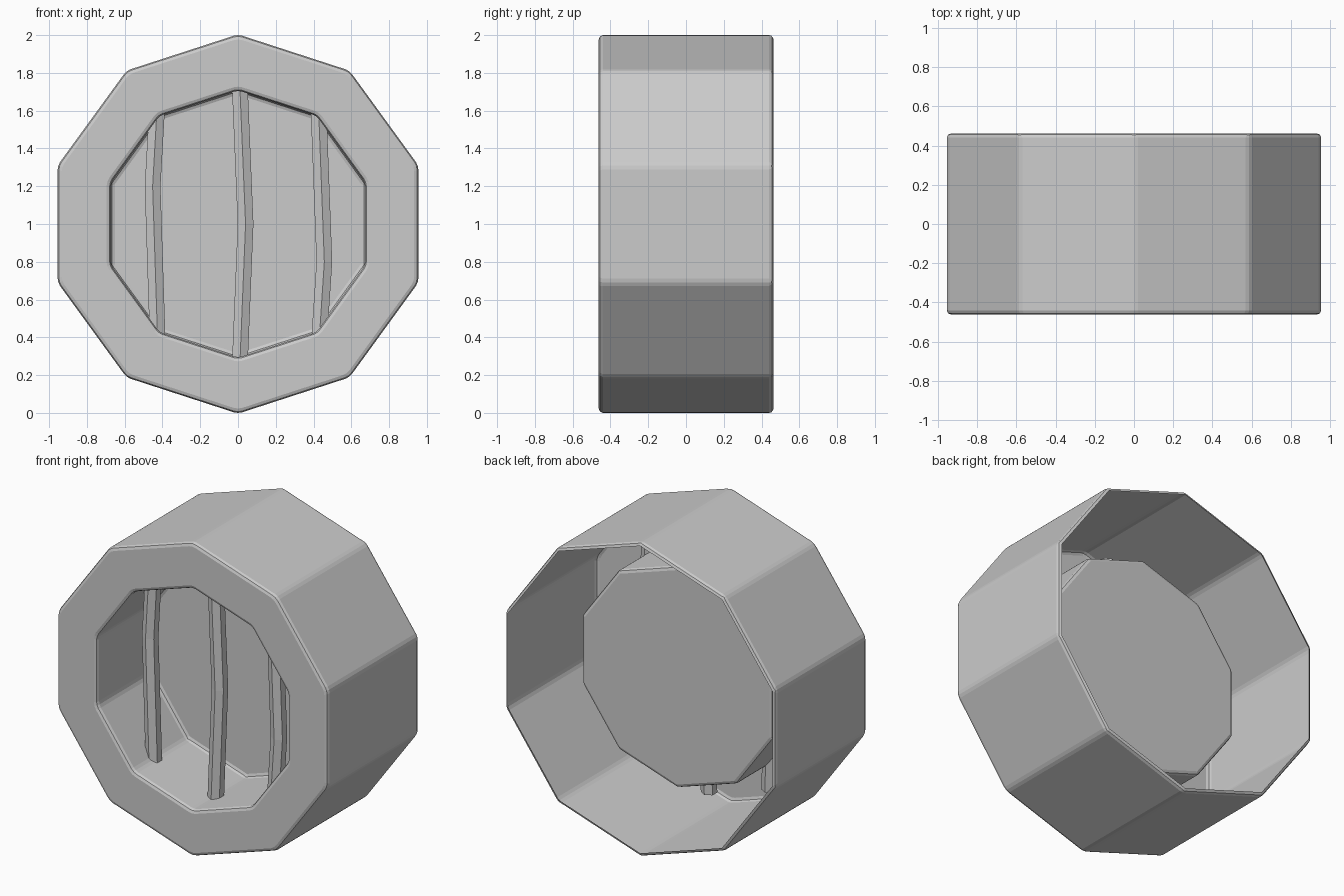
import bpy, bmesh
from math import sin, cos, tau

if "Cube" in bpy.data.objects:
    bpy.data.objects.remove(bpy.data.objects["Cube"])


def finish(bm, name):
    mesh = bpy.data.meshes.new(name)
    bm.to_mesh(mesh)
    bm.free()
    obj = bpy.data.objects.new(name, mesh)
    bpy.context.collection.objects.link(obj)
    return obj


def loft(bm, rings):
    # Bridge successive closed rings of points, capping both ends
    rings = [[bm.verts.new(p) for p in ring] for ring in rings]
    n = len(rings[0])
    for a, b in zip(rings, rings[1:]):
        for i in range(n):
            j = (i + 1) % n
            bm.faces.new((a[i], a[j], b[j], b[i]))
    first = bm.faces.new(rings[0])
    bm.faces.new(rings[-1])
    bmesh.ops.recalc_face_normals(bm, faces=bm.faces)
    return first


def decagon(r, y):
    return [(r * sin(tau * i / 10), y, 1 + r * cos(tau * i / 10)) for i in range(10)]


# Ten-sided drum: outer wall, front ring and recessed cup, open at the back
bm = bmesh.new()
loft(bm, [decagon(1.004, 0.462), decagon(1.004, -0.462),
          decagon(0.708, -0.462), decagon(0.708, 0.09)])
bmesh.ops.bevel(bm, geom=list(bm.edges), offset=0.022, segments=2, profile=0.5,
                affect='EDGES', clamp_overlap=True)
back = [f for f in bm.faces if f.calc_center_median().y > 0.455 and f.calc_area() > 1]
bmesh.ops.delete(bm, geom=back, context='FACES')
finish(bm, "drum_housing")


# Slightly bent six-sided bars across the recess
def bar(name, x, bulge, bottom, bend, top, r=0.048, y=-0.24):
    bm = bmesh.new()
    loft(bm, [[(cx + r * sin(tau * k / 6), y - r * cos(tau * k / 6), z) for k in range(6)]
              for cx, z in ((x, bottom), (x + bulge, bend), (x, top))])
    finish(bm, name)


bar("left_bar", -0.422, -0.03, 0.27, 1.2, 1.73)
bar("centre_bar", 0.005, 0.035, 0.14, 1.0, 1.84)
bar("right_bar", 0.422, 0.035, 0.27, 0.8, 1.73)
